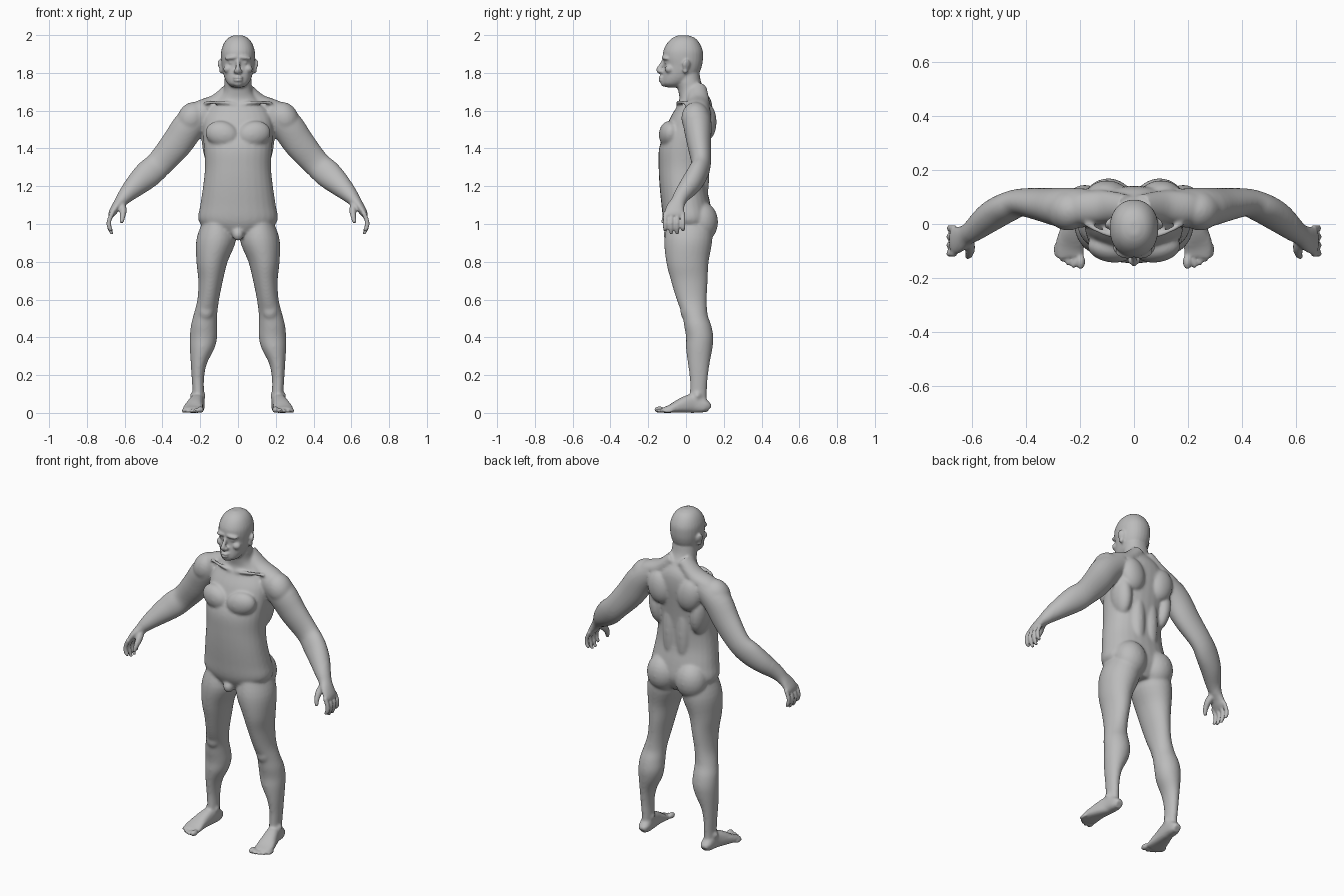
import bpy
import bmesh
from math import cos, sin, pi, copysign
from mathutils import Vector, Matrix, Euler

CM = 0.01  # all tables below are in hundredths of a unit
SIDES = 28


def spline(rows, steps=4):
    """Smooth a list of number rows with a Catmull-Rom curve."""
    out = []
    for i in range(len(rows) - 1):
        a, b, c, d = (rows[max(0, min(len(rows) - 1, i + k))] for k in (-1, 0, 1, 2))
        for s in range(steps):
            t = s / steps
            out.append([q + t * (r - p) / 2 + t * t * (p - 2.5 * q + 2 * r - s_ / 2)
                        + t ** 3 * (1.5 * (q - r) + (s_ - p) / 2)
                        for p, q, r, s_ in zip(a, b, c, d)])
    return out + [list(rows[-1])]


def skin(bm, rings):
    """Join rings of points into a closed tube."""
    loops = [[bm.verts.new(p) for p in ring] for ring in rings]
    for low, high in zip(loops, loops[1:]):
        for i in range(len(low)):
            j = (i + 1) % len(low)
            bm.faces.new((low[i], low[j], high[j], high[i]))
    bm.faces.new(loops[0][::-1])
    bm.faces.new(loops[-1])


def oval(centre, u, v, power=2.0):
    ring = []
    for i in range(SIDES):
        c, s = cos(2 * pi * i / SIDES), sin(2 * pi * i / SIDES)
        ring.append(centre + u * copysign(abs(c) ** (2 / power), c)
                    + v * copysign(abs(s) ** (2 / power), s))
    return ring


def stack(bm, rows, power=2.0):
    """Level slices: height, lowest x, highest x, front y, back y."""
    rings = []
    for z, x0, x1, y0, y1 in spline(rows):
        centre = Vector(((x0 + x1) / 2, (y0 + y1) / 2, z)) * CM
        rings.append(oval(centre, Vector(((x1 - x0) / 2, 0, 0)) * CM,
                          Vector((0, (y1 - y0) / 2, 0)) * CM, power))
    skin(bm, rings)


def tube(bm, rows, up=(0, 1, 0), power=2.0):
    """Slices across a path: x, y, z, radius across, radius along up."""
    rows = spline(rows)
    pts = [Vector(r[:3]) * CM for r in rows]
    rings = []
    for i, row in enumerate(rows):
        along = (pts[min(i + 1, len(pts) - 1)] - pts[max(i - 1, 0)]).normalized()
        v = Vector(up)
        v = (v - along * v.dot(along)).normalized()
        rings.append(oval(pts[i], along.cross(v) * row[3] * CM, v * row[4] * CM, power))
    skin(bm, rings)


def blob(bm, centre, radii, turn=(0, 0, 0)):
    matrix = (Matrix.Translation(Vector(centre) * CM)
              @ Euler(turn).to_matrix().to_4x4()
              @ Matrix.Diagonal((*(Vector(radii) * CM), 1)))
    bmesh.ops.create_icosphere(bm, subdivisions=3, radius=1, matrix=matrix)


def add_leg(bm):
    stack(bm, [(103, 4, 18, -9, 13), (92, 1, 22, -11.5, 14), (80, 5.5, 22, -10.5, 12),
               (70, 8, 21, -8, 11.5), (60, 10, 21.5, -5, 11), (52, 11, 23.5, -2, 11.5),
               (46, 11, 25, -1, 13.5), (40, 11, 25.5, 0, 14.5), (34, 12.5, 25.5, 0, 14),
               (26, 16.5, 25, 1, 12.5), (18, 18, 24.5, 2, 11.5), (10, 18, 24, 2, 11),
               (4, 18.5, 24, 2, 11)])
    # Buttock, kneecap and ankle bones
    blob(bm, (9.5, 8, 101), (9.5, 9, 11))
    blob(bm, (17, 0, 54), (4, 3, 5))
    for x in (18.5, 24):
        blob(bm, (x, 6, 9), (1.5, 2, 2))


def add_foot(bm):
    rows = [(12.3, 21, 2, 4), (10, 21, 3.3, 7), (4, 21.5, 3.6, 10), (-2, 22.8, 4.4, 8),
            (-8, 23.8, 5.3, 4.5), (-12, 23.5, 4.9, 2.8)]
    tube(bm, [(x, y, h / 2, w, h / 2) for y, x, w, h in rows], up=(0, 0, 1), power=2.6)
    # Toes
    for i in range(5):
        size = 1.7 if i == 0 else 1.25 - 0.06 * i
        blob(bm, (19.8 + 2.15 * i + (0.4 if i else 0), -14 + 0.28 * i * i, size),
             (size, 2.8, size))


def add_arm(bm):
    # Shoulder to knuckles in one sweep
    tube(bm, [(16, 6, 160, 7, 7), (25, 6, 153, 8.5, 7.5), (32.5, 7, 142.5, 8.3, 6.4),
              (41.5, 8, 132, 7.2, 5.2), (47.5, 6, 126.5, 7.4, 5.5), (53.5, 2.5, 121, 6.2, 5.5),
              (59, -2, 115.5, 4.4, 4.4), (62, -4, 112, 3.3, 3.9), (64.5, -5.5, 109, 2.5, 4.7),
              (66.5, -6.2, 106, 2, 5.2), (67.5, -6.3, 104, 1.3, 4.9)])
    # Deltoid and muscle leading up to the neck
    blob(bm, (24.5, 5, 156), (7.5, 7.5, 9), (0, -0.5, 0))
    tube(bm, [(3, 6, 172, 4, 5), (11, 6.5, 164.5, 4.5, 6), (20, 6, 161, 4.5, 6),
              (25, 6, 158, 4, 5)])
    # Fingers
    for i in range(4):
        y = -11 + 3.15 * i
        tip = 94.5 + (2 if i in (0, 3) else 0)
        r = 1.2 if i < 3 else 1.1
        tube(bm, [(66.5, y, 106, r, r), (68.3, y, 101.5, r, r), (68, y, 98, r, r),
                  (66.6, y, tip, 0.8, 0.8)])
    # Thumb
    tube(bm, [(62, -5, 111, 2.2, 2.2), (60.8, -8.5, 107.5, 2, 2), (61, -11, 104, 1.5, 1.5),
              (61.8, -12.3, 100.5, 0.9, 0.9)], up=(1, 0, 0))


def add_side_muscles(bm):
    blob(bm, (8.5, -9, 147.5), (9, 5.3, 7), (0, -0.25, 0.15))    # chest
    blob(bm, (10, 11, 154), (7.5, 5.2, 10), (0, 0.2, 0))         # shoulder blade
    blob(bm, (14, 5.5, 142), (5, 7.5, 13), (0, 0.1, 0))          # flank
    blob(bm, (4.5, 8.8, 128), (4.2, 3.6, 19))                    # beside spine
    tube(bm, [(1, -4, 163, 1, 1), (9, -4, 164.5, 1, 1), (18, 0, 164, 1, 1)])  # collarbone


def add_side_face(bm):
    blob(bm, (3.7, -11.1, 188), (3.6, 1.6, 1.1), (0, 0.12, 0.3))   # brow
    blob(bm, (3.4, -9.7, 185.5), (1.9, 1.7, 1.3))                  # eye
    blob(bm, (5.2, -8.8, 182), (2.6, 2.4, 2.2))                    # cheek
    blob(bm, (1.4, -13.3, 180.8), (1.1, 1.4, 1))                   # nostril
    blob(bm, (9.3, 0.2, 184.2), (1, 2.2, 3), (0, 0.25, 0.45))      # ear
    blob(bm, (9, -0.4, 181.3), (0.9, 1.4, 1.7))                    # ear lobe


def add_torso(bm):
    rows = [(92.5, 7, -7, 10), (97, 16, -10, 12.5), (102, 21, -12, 14), (110, 20, -13, 13),
            (120, 18.5, -14, 11), (130, 17.5, -14.5, 11), (140, 18, -14.3, 12),
            (148, 18.5, -11.5, 13), (156, 18, -8.5, 14), (162, 15, -5, 14),
            (166, 11, -3.5, 13), (170, 7.8, -4, 10.5), (175, 7.2, -5, 8), (181, 6.8, -6, 7)]
    stack(bm, [(z, -w, w, y0, y1) for z, w, y0, y1 in rows], power=2.2)
    blob(bm, (0, -9, 94.5), (3, 3, 3.5))


def add_head(bm):
    rows = [(199.9, 2, -4, 1), (198.6, 5, -7, 4.5), (196, 7.3, -9.8, 7), (192, 8.8, -11.9, 8.8),
            (188, 9, -12.2, 9), (184, 8.6, -11.6, 8.5), (180, 7.9, -12.2, 7),
            (176.5, 6.8, -12.7, 4), (174, 5.2, -12.5, 0), (172.3, 3, -10.5, -3)]
    stack(bm, [(z, -w, w, y0, y1) for z, w, y0, y1 in rows], power=2.15)
    # Nose, lips and chin
    tube(bm, [(0, -11, 188, 1, 1), (0, -12.9, 184.5, 1, 1.1), (0, -14.4, 181.5, 1.4, 1.4),
              (0, -13, 179.8, 1, 1)])
    for z, w in ((177.6, 2.8), (176, 2.4)):
        blob(bm, (0, -13, z), (w, 1.7, 0.75))
    blob(bm, (0, -11.9, 174.2), (2.6, 1.6, 1.5))


def keep_outer_shell(mesh):
    """Drop every loose shell except the one holding the highest point."""
    bm = bmesh.new()
    bm.from_mesh(mesh)
    top = max(bm.verts, key=lambda v: v.co.z)
    seen, queue = {top}, [top]
    while queue:
        for edge in queue.pop().link_edges:
            for v in edge.verts:
                if v not in seen:
                    seen.add(v)
                    queue.append(v)
    bmesh.ops.delete(bm, geom=[v for v in bm.verts if v not in seen], context="VERTS")
    bm.to_mesh(mesh)
    bm.free()


old = bpy.data.objects.get("Cube")
if old:
    bpy.data.objects.remove(old, do_unlink=True)

# Left half first, then its mirror image, then the middle parts
bm = bmesh.new()
for part in (add_leg, add_foot, add_arm, add_side_muscles, add_side_face):
    part(bm)
copy = bmesh.ops.duplicate(bm, geom=bm.verts[:] + bm.edges[:] + bm.faces[:])["geom"]
bmesh.ops.scale(bm, vec=(-1, 1, 1), verts=[g for g in copy if isinstance(g, bmesh.types.BMVert)])
add_torso(bm)
add_head(bm)
bmesh.ops.recalc_face_normals(bm, faces=bm.faces[:])
mesh = bpy.data.meshes.new("body_parts")
bm.to_mesh(mesh)
bm.free()
body = bpy.data.objects.new("body", mesh)
bpy.context.collection.objects.link(body)

# Fuse everything into one skin
fuse = body.modifiers.new("fuse", "REMESH")
fuse.mode = "VOXEL"
fuse.voxel_size = 0.0065
graph = bpy.context.evaluated_depsgraph_get()
skin_mesh = bpy.data.meshes.new_from_object(body.evaluated_get(graph))
body.modifiers.clear()
body.data = skin_mesh
bpy.data.meshes.remove(mesh)
skin_mesh.name = "body"
keep_outer_shell(skin_mesh)

# Soften the large forms, keep face, fingers and toes crisp
soft = body.vertex_groups.new(name="soft")
large, fine = [], []
for v in skin_mesh.vertices:
    x, y, z = v.co
    detail = z > 1.74 or z < 0.05 or abs(x) > 0.6
    (fine if detail else large).append(v.index)
soft.add(large, 1.0, "REPLACE")
soft.add(fine, 0.13, "REPLACE")
relax = body.modifiers.new("relax", "SMOOTH")
relax.factor = 0.5
relax.iterations = 16
relax.vertex_group = soft.name

grey = bpy.data.materials.new("plain grey")
grey.use_nodes = True
colour = (0.5, 0.5, 0.5, 1)
grey.diffuse_color = colour
grey.node_tree.nodes["Principled BSDF"].inputs["Base Color"].default_value = colour
skin_mesh.materials.clear()
skin_mesh.materials.append(grey)
for face in skin_mesh.polygons:
    face.use_smooth = True
